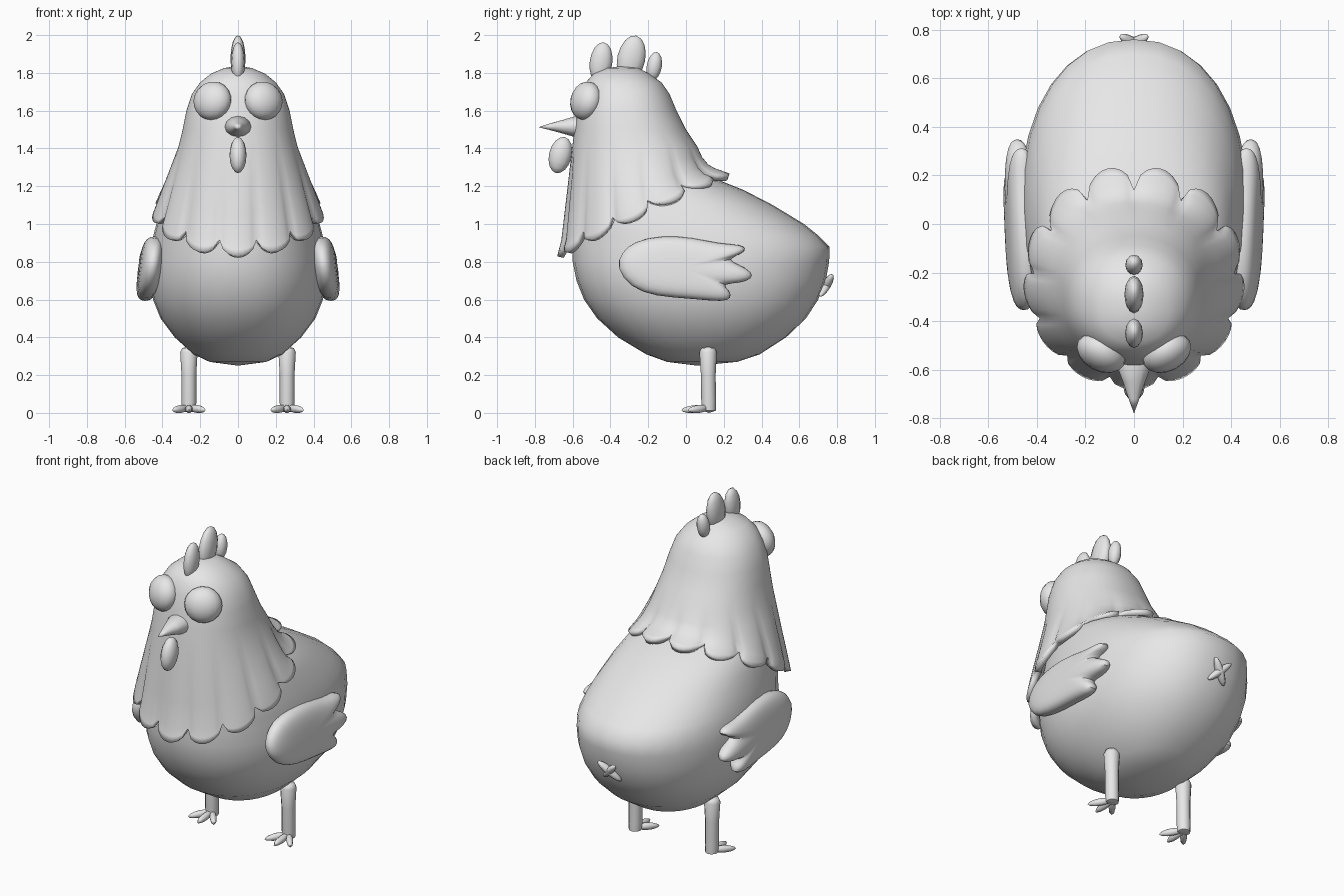
import bpy, bmesh, math
from mathutils import Vector, Matrix, Euler

if "Cube" in bpy.data.objects:
    bpy.data.objects.remove(bpy.data.objects["Cube"])

GREY = bpy.data.materials.new("plain_grey")
GREY.diffuse_color = (0.8, 0.8, 0.8, 1)
GREY.use_nodes = True
GREY.node_tree.nodes["Principled BSDF"].inputs["Base Color"].default_value = GREY.diffuse_color


def finish(name, bm, angle=60, subsurf=0, solid=0):
    bmesh.ops.recalc_face_normals(bm, faces=bm.faces)
    me = bpy.data.meshes.new(name)
    bm.to_mesh(me)
    bm.free()
    me.materials.append(GREY)
    ob = bpy.data.objects.new(name, me)
    bpy.context.collection.objects.link(ob)
    if solid:
        m = ob.modifiers.new("thickness", 'SOLIDIFY')
        m.thickness = solid
        m.offset = -1
    if subsurf:
        m = ob.modifiers.new("smooth", 'SUBSURF')
        m.levels = m.render_levels = subsurf
    bpy.ops.object.select_all(action='DESELECT')
    bpy.context.view_layer.objects.active = ob
    ob.select_set(True)
    bpy.ops.object.shade_smooth_by_angle(angle=math.radians(angle))
    return ob


def loft(bm, rings, first=None, last=None):
    """Bridge closed rings of points; optional end points close the ends."""
    loops = [[bm.verts.new(p) for p in r] for r in rings]
    n = len(loops[0])
    for a, b in zip(loops, loops[1:]):
        for i in range(n):
            j = (i + 1) % n
            bm.faces.new((a[i], a[j], b[j], b[i]))
    for p, loop in ((first, loops[0]), (last, loops[-1])):
        if p is not None:
            c = bm.verts.new(p)
            for i in range(n):
                bm.faces.new((c, loop[i], loop[(i + 1) % n]))


def blob(bm, loc, size, rot=(0, 0, 0), seg=12, rings=8):
    mat = (Matrix.Translation(loc) @ Euler([math.radians(a) for a in rot]).to_matrix().to_4x4()
           @ Matrix.Diagonal((*size, 1)))
    bmesh.ops.create_uvsphere(bm, u_segments=seg, v_segments=rings, radius=1, matrix=mat)


def oval(z, front, back, rx, n, power=2.0):
    cy, ry = (front + back) / 2, (back - front) / 2
    pts = []
    for i in range(n):
        a = 2 * math.pi * i / n
        s, c = math.sin(a), math.cos(a)
        pts.append((rx * math.copysign(abs(s) ** (2 / power), s),
                    cy - ry * math.copysign(abs(c) ** (2 / power), c), z))
    return pts


# Body: stacked ovals (height, front, back, half width)
bm = bmesh.new()
body = [(.27, -.1, .27, .15), (.31, -.21, .39, .235), (.4, -.36, .53, .335), (.5, -.47, .635, .41),
        (.6, -.54, .70, .45), (.7, -.58, .74, .467), (.8, -.6, .758, .468), (.88, -.6, .76, .458),
        (.94, -.6, .70, .448), (1.0, -.6, .625, .432), (1.1, -.57, .46, .40), (1.18, -.55, .305, .365),
        (1.23, -.53, .18, .32), (1.26, -.5, .08, .28)]
loft(bm, [oval(*r, 32, 2.2) for r in body], (0, .06, .25), (0, -.2, 1.27))
finish("body", bm)

# Head and neck hood: ovals that flow into a slanted edge of 13 rounded lobes
bm = bmesh.new()
N = 104
head = [(1.825, -.42, -.25, .075), (1.795, -.49, -.195, .145), (1.75, -.53, -.13, .2), (1.69, -.552, -.088, .243),
        (1.6, -.575, -.05, .273), (1.5, -.59, .0, .293), (1.41, -.602, .06, .315)]
rings = [oval(*r, N, 2.15) for r in head]
edge, tips = [], []
for i in range(N):
    a = 2 * math.pi * i / N
    c, s = math.cos(a), math.sin(a)
    back = (1 - c) / 2
    y = -.25 - .39 * c
    root = Vector((.415 * s, y, .91 + .44 * (y + .65) + .03 * back))
    lobe = math.sqrt(abs(math.cos(6.5 * a)))
    drop = Vector((.03 * s, -.03 * (1 - back) + .09 * back, -.085 + .06 * back))
    puff = Vector((s, -c, .5 * back)) * .02 * lobe
    edge.append(root + puff)
    tips.append(root + puff * .6 + drop * lobe)
top = rings[-1]
for t in (.35, .7):
    rings.append([Vector(p).lerp(e, t) + Vector((0, -.02 * max(0, p[1] + .25), -.05 * max(0, p[1] + .25)))
                  for p, e in zip(top, edge)])
rings += [edge, [e.lerp(t, .6) for e, t in zip(edge, tips)], tips]
loft(bm, rings, (0, -.33, 1.838))
finish("head_and_neck_feathers", bm, solid=.035)

# Eyes
for side in (-1, 1):
    bm = bmesh.new()
    blob(bm, (.135 * side, -.53, 1.652), (.107, .075, .103), (-12, 0, 28 * side), 16, 10)
    finish("eye", bm)

# Beak
bm = bmesh.new()
beak = [(-.5, .05), (-.585, .07), (-.65, .046), (-.72, .022)]
loft(bm, [[(r * math.sin(k * math.pi / 6), y, 1.515 + .8 * r * math.cos(k * math.pi / 6))
           for k in range(12)] for y, r in beak], (0, -.48, 1.515), (0, -.78, 1.512))
finish("beak", bm)

# Wattle under the beak
bm = bmesh.new()
blob(bm, (0, -.665, 1.365), (.045, .06, .098), (-14, 0, 0))
finish("wattle", bm)

# Comb of three lobes
bm = bmesh.new()
blob(bm, (0, -.45, 1.855), (.037, .06, .108), (-8, 0, 0))
blob(bm, (0, -.29, 1.875), (.04, .074, .125), (-12, 0, 0))
blob(bm, (0, -.168, 1.835), (.036, .04, .076), (-10, 0, 0))
finish("comb", bm)

# Wings: domed outline with three feather tips (y, z)
outline = [(-.375, .77), (-.345, .85), (-.28, .91), (-.13, .942), (.04, .93), (.18, .895), (.3, .893),
           (.325, .865), (.29, .84), (.215, .812), (.285, .785), (.355, .745), (.355, .71), (.29, .685),
           (.185, .683), (.235, .648), (.245, .605), (.2, .585), (.04, .603), (-.17, .615), (-.3, .665)]
domes = [(.5, -.06), (.82, -.05), (.97, -.028), (1.0, 0), (.97, .028), (.82, .05), (.5, .06)]
CY, CZ = -.02, .77
for side in (-1, 1):
    def place(y, z, t):
        return (side * (.465 + t + .03 * y - .12 * (z - CZ)), y, z)
    bm = bmesh.new()
    loft(bm, [[place(CY + (y - CY) * k, CZ + (z - CZ) * k, t) for y, z in outline] for k, t in domes],
         place(CY, CZ, -.062), place(CY, CZ, .062))
    finish("wing", bm, subsurf=1)

# Legs with three-toed feet
for side in (-1, 1):
    x = .26 * side
    bm = bmesh.new()
    leg = [(.012, .122, .036), (.05, .12, .039), (.2, .118, .039), (.32, .117, .046), (.343, .117, .036)]
    loft(bm, [[(x + r * math.sin(k * math.pi / 6), y + r * math.cos(k * math.pi / 6), z) for k in range(12)]
              for z, y, r in leg], (x, .122, 0), (x, .117, .352))
    for turn, length in ((0, .08), (38, .073), (-38, .073)):
        a = math.radians(turn)
        blob(bm, (x + math.sin(a) * .07, .12 - math.cos(a) * .065, .021), (.02, length, .021),
             (5, 0, turn), 8, 6)
    finish("leg_and_foot", bm)

# Crossed mark at the rear
bm = bmesh.new()
for turn in (-45, 45):
    blob(bm, (0, .742, .675), (.022, .026, .088), (-22, turn, 0), 8, 8)
finish("rear_cross", bm)
